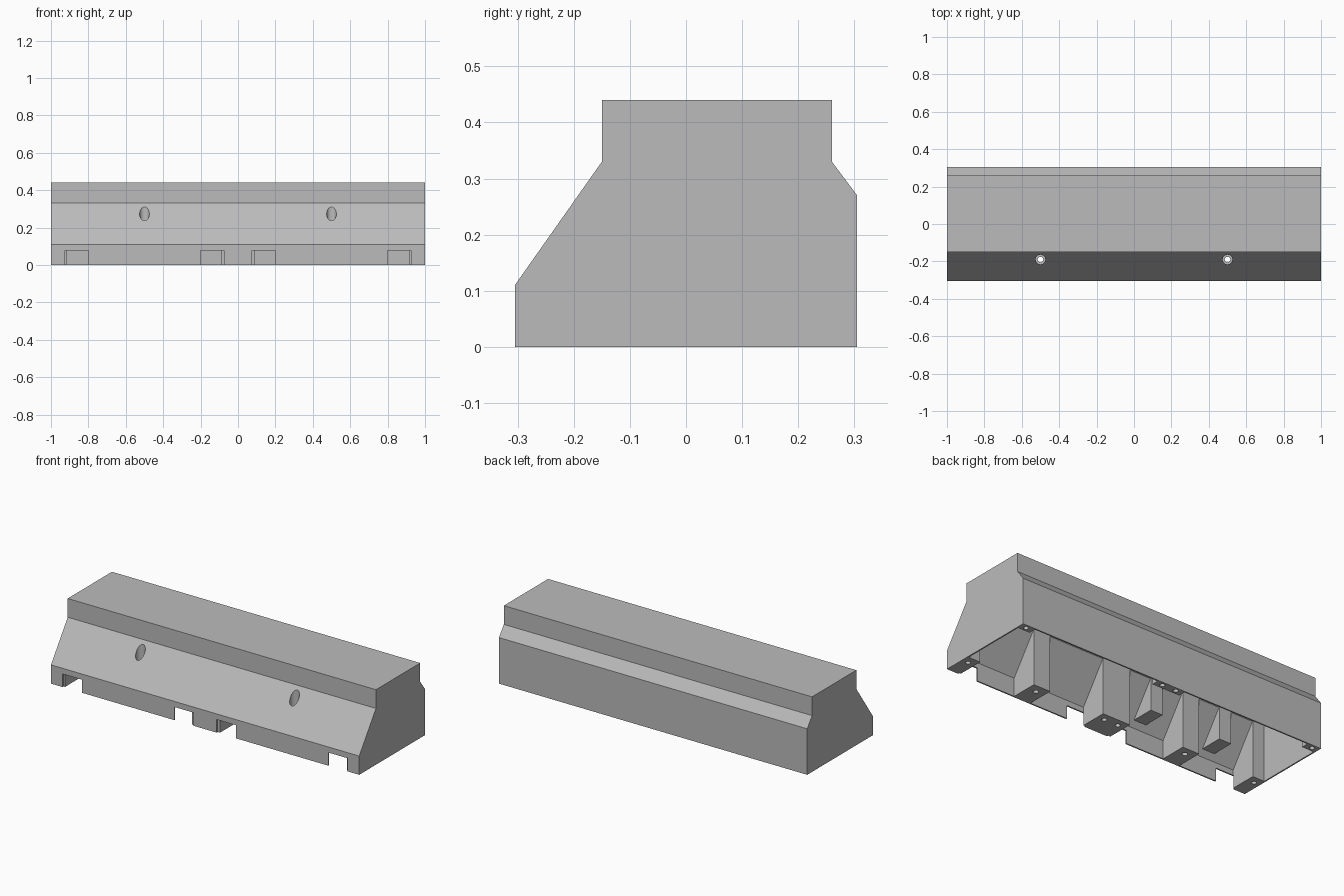
import bpy, bmesh, math
from mathutils import Vector

if "Cube" in bpy.data.objects:
    bpy.data.objects.remove(bpy.data.objects["Cube"])

grey = bpy.data.materials.new("concrete_grey")
grey.diffuse_color = (0.5, 0.5, 0.5, 1)
grey.use_nodes = True
grey.node_tree.nodes["Principled BSDF"].inputs["Base Color"].default_value = grey.diffuse_color
WALL = 0.008


def make(name, bm):
    bmesh.ops.recalc_face_normals(bm, faces=bm.faces)
    me = bpy.data.meshes.new(name)
    bm.to_mesh(me)
    bm.free()
    me.materials.append(grey)
    ob = bpy.data.objects.new(name, me)
    bpy.context.collection.objects.link(ob)
    return ob


def prism(name, profile, half):
    """Extrude a (y, z) profile along x."""
    bm = bmesh.new()
    f = bm.faces.new([bm.verts.new((-half, y, z)) for y, z in profile])
    r = bmesh.ops.extrude_face_region(bm, geom=[f])
    vs = [g for g in r["geom"] if isinstance(g, bmesh.types.BMVert)]
    bmesh.ops.translate(bm, verts=vs, vec=(2 * half, 0, 0))
    return make(name, bm)


def box(x0, x1, y0, y1, z0, z1):
    ob = prism("cutter", [(y0, z0), (y1, z0), (y1, z1), (y0, z1)], (x1 - x0) / 2)
    for v in ob.data.vertices:
        v.co.x += (x0 + x1) / 2
    return ob


def rod(x, y, z0, z1, r):
    bm = bmesh.new()
    bmesh.ops.create_cone(bm, cap_ends=True, segments=24, radius1=r, radius2=r, depth=z1 - z0)
    bmesh.ops.translate(bm, verts=bm.verts, vec=(x, y, (z0 + z1) / 2))
    return make("cutter", bm)


def cut(ob, cutter):
    """Subtract the cutter, then delete it."""
    m = ob.modifiers.new("cut", "BOOLEAN")
    m.operation, m.solver, m.object = "DIFFERENCE", "EXACT", cutter
    bpy.context.view_layer.objects.active = ob
    bpy.ops.object.modifier_apply(modifier=m.name)
    bpy.data.objects.remove(cutter)


def inset(profile, d):
    """Offset a counter-clockwise profile inwards."""
    pts = [Vector(p) for p in profile]
    out = []
    for i, p in enumerate(pts):
        a, b = (p - pts[i - 1]).normalized(), (pts[(i + 1) % len(pts)] - p).normalized()
        n1, n2 = Vector((-a.y, a.x)), Vector((-b.y, b.x))
        out.append(p + (n1 + n2) * d / (1 + n1.dot(n2)))
    return out


# Barrier body
outer = [(-0.305, 0), (0.305, 0), (0.305, 0.27), (0.26, 0.33),
         (0.26, 0.44), (-0.15, 0.44), (-0.15, 0.33), (-0.305, 0.11)]
body = prism("barrier_shell", outer, 1.0)

# Hollow interior, open at the bottom, leaving the bolt columns standing
inner = inset(outer, WALL)
inner[0].y = inner[1].y = -0.02
cavity = prism("cavity", inner, 1 - WALL)
for x0, x1 in ((-1.1, -0.915), (-0.09, 0.09), (0.915, 1.1)):
    cut(cavity, box(x0, x1, -0.4, -0.14, -0.05, 0.345))
    cut(cavity, box(x0, x1, 0.255, 0.4, -0.05, 0.345))
for x in (-0.5, 0.5):
    cut(cavity, box(x - 0.055, x + 0.055, -0.4, -0.14, -0.05, 0.345))
# Short bosses hanging from the slope
for x in (-0.27, -0.73):
    cut(cavity, box(x - 0.04, x + 0.04, -0.4, -0.14, 0.14, 0.345))
cut(body, cavity)

# Front notches through the wall
for s in (-1, 1):
    for a, b in ((0.8, 0.925), (0.075, 0.2)):
        x0, x1 = sorted((s * a, s * b))
        cut(body, box(x0, x1, -0.35, -0.305 + WALL + 0.001, -0.05, 0.077))

# Counterbored holes through the slope
for x in (-0.5, 0.5):
    cut(body, rod(x, -0.19, 0.15, 0.4, 0.026))
    cut(body, rod(x, -0.19, -0.05, 0.2, 0.015))

# Blind holes in the feet
for x in (-0.96, -0.045, 0.045, 0.96):
    for y in (-0.185, 0.28):
        cut(body, rod(x, y, -0.05, 0.06, 0.014))

bpy.ops.object.select_all(action="DESELECT")
body.select_set(True)
bpy.context.view_layer.objects.active = body
bpy.ops.object.shade_smooth_by_angle(angle=math.radians(30))
